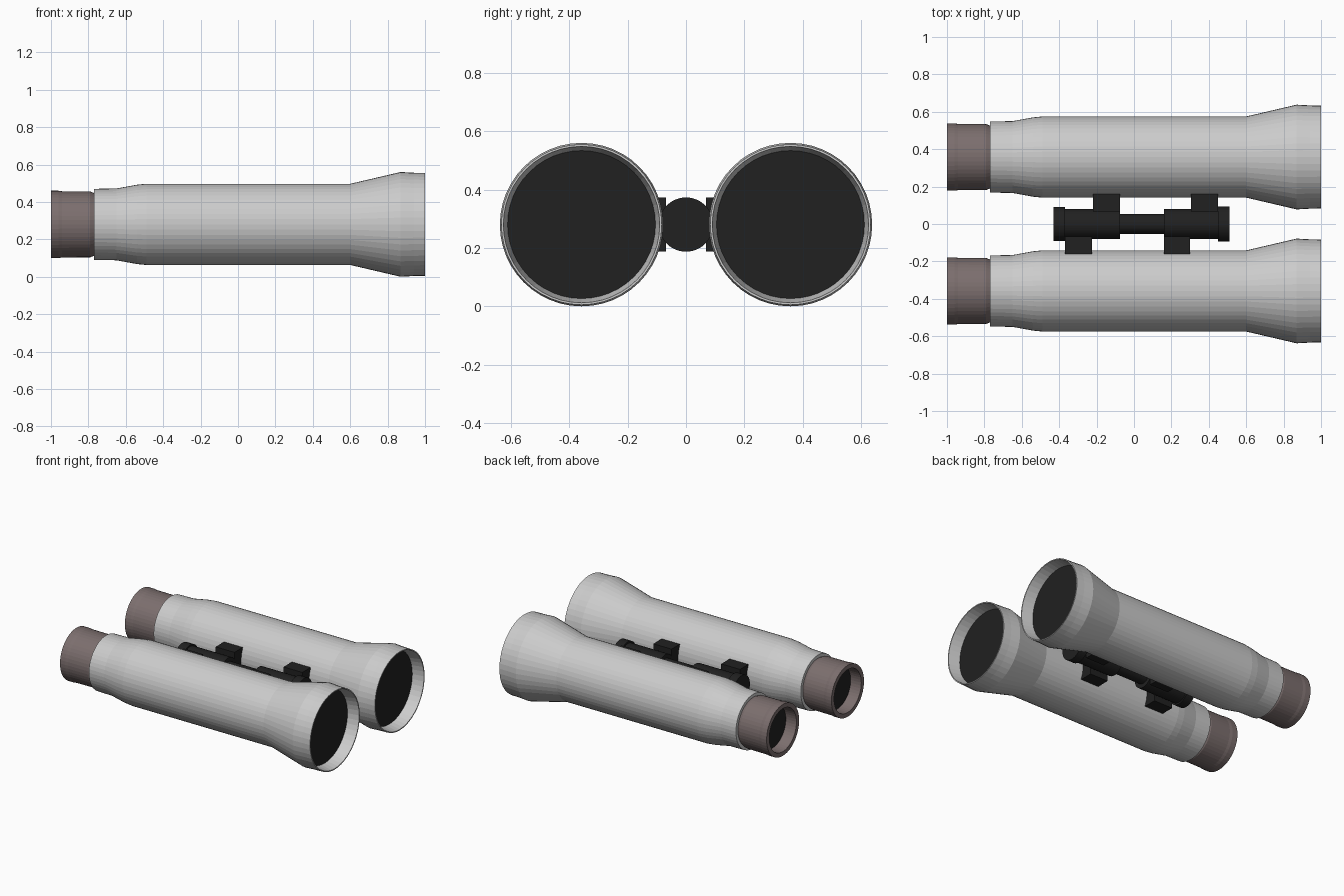
import bpy, bmesh, math
from mathutils import Vector

if "Cube" in bpy.data.objects:
    bpy.data.objects.remove(bpy.data.objects["Cube"])

ZC, YC, SEG = 0.28, 0.358, 48


def material(name, rgb):
    m = bpy.data.materials.new(name)
    m.diffuse_color = (*rgb, 1)
    m.use_nodes = True
    m.node_tree.nodes["Principled BSDF"].inputs["Base Color"].default_value = m.diffuse_color
    return m


GREY = material("light grey", (0.60, 0.60, 0.60))
BROWN = material("brown grey", (0.20, 0.157, 0.155))
BLACK = material("black", (0.015, 0.015, 0.015))


def finish(bm, name, mat):
    me = bpy.data.meshes.new(name)
    bmesh.ops.recalc_face_normals(bm, faces=bm.faces)
    bm.to_mesh(me)
    bm.free()
    me.materials.append(mat)
    ob = bpy.data.objects.new(name, me)
    bpy.context.collection.objects.link(ob)
    return ob


def lathe(name, profile, y, mat, seg=SEG):
    """Revolve (x, radius) points round an axis along x; radius 0 closes an end."""
    bm = bmesh.new()
    rings = []
    for x, r in profile:
        if r == 0:
            rings.append([bm.verts.new((x, y, ZC))] * seg)
            continue
        rings.append([bm.verts.new((x, y + r * math.cos(2 * math.pi * i / seg),
                                    ZC + r * math.sin(2 * math.pi * i / seg)))
                      for i in range(seg)])
    for a, b in zip(rings, rings[1:]):
        for i in range(seg):
            j = (i + 1) % seg
            quad = list(dict.fromkeys((a[i], a[j], b[j], b[i])))
            bm.faces.new(quad)
    return finish(bm, name, mat)


def box(name, lo, hi, mat):
    bm = bmesh.new()
    bmesh.ops.create_cube(bm, size=1)
    lo, hi = Vector(lo), Vector(hi)
    for v in bm.verts:
        v.co = Vector([(lo[k] + hi[k]) / 2 + v.co[k] * (hi[k] - lo[k]) for k in range(3)])
    return finish(bm, name, mat)


# Barrel outline: recessed front rim, flared hood, straight tube, stepped rear
BODY = [(0.915, 0.0), (0.915, 0.253), (1.0, 0.268), (1.0, 0.275), (0.94, 0.276),
        (0.87, 0.28), (0.60, 0.217), (-0.49, 0.217), (-0.54, 0.212),
        (-0.65, 0.192), (-0.77, 0.19), (-0.77, 0.165)]
# Eyepiece outline: hollow cup with a chamfer where it meets the barrel
EYE = [(-0.76, 0.168), (-0.77, 0.168), (-0.79, 0.176), (-0.94, 0.177), (-0.96, 0.18),
       (-1.0, 0.18), (-1.0, 0.15), (-0.915, 0.147), (-0.915, 0.0)]

for side, s in (("left", 1), ("right", -1)):
    y = s * YC
    lathe(f"barrel_{side}", BODY, y, GREY)
    lathe(f"eyepiece_{side}", EYE, y, BROWN)
    lathe(f"front_lens_{side}", [(0.92, 0.0), (0.92, 0.2535)], y, BLACK)
    lathe(f"eye_lens_{side}", [(-0.92, 0.0), (-0.92, 0.147)], y, BLACK)

# Central hinge: thin rod, two sleeves and wider end caps in one outline
lathe("hinge", [(-0.43, 0), (-0.43, 0.092), (-0.37, 0.092), (-0.37, 0.081),
                (-0.075, 0.081), (-0.075, 0.054), (0.16, 0.054), (0.16, 0.081),
                (0.45, 0.081), (0.45, 0.093), (0.51, 0.093), (0.51, 0)], 0, BLACK)

# Lugs joining the hinge sleeves to alternate barrels
for i, (x0, x1, s) in enumerate([(-0.37, -0.225, -1), (-0.22, -0.075, 1),
                                 (0.16, 0.30, -1), (0.305, 0.45, 1)]):
    y0, y1 = sorted((s * 0.068, s * 0.16))
    box(f"hinge_lug_{i + 1}", (x0, y0, ZC - 0.093), (x1, y1, ZC + 0.093), BLACK)
